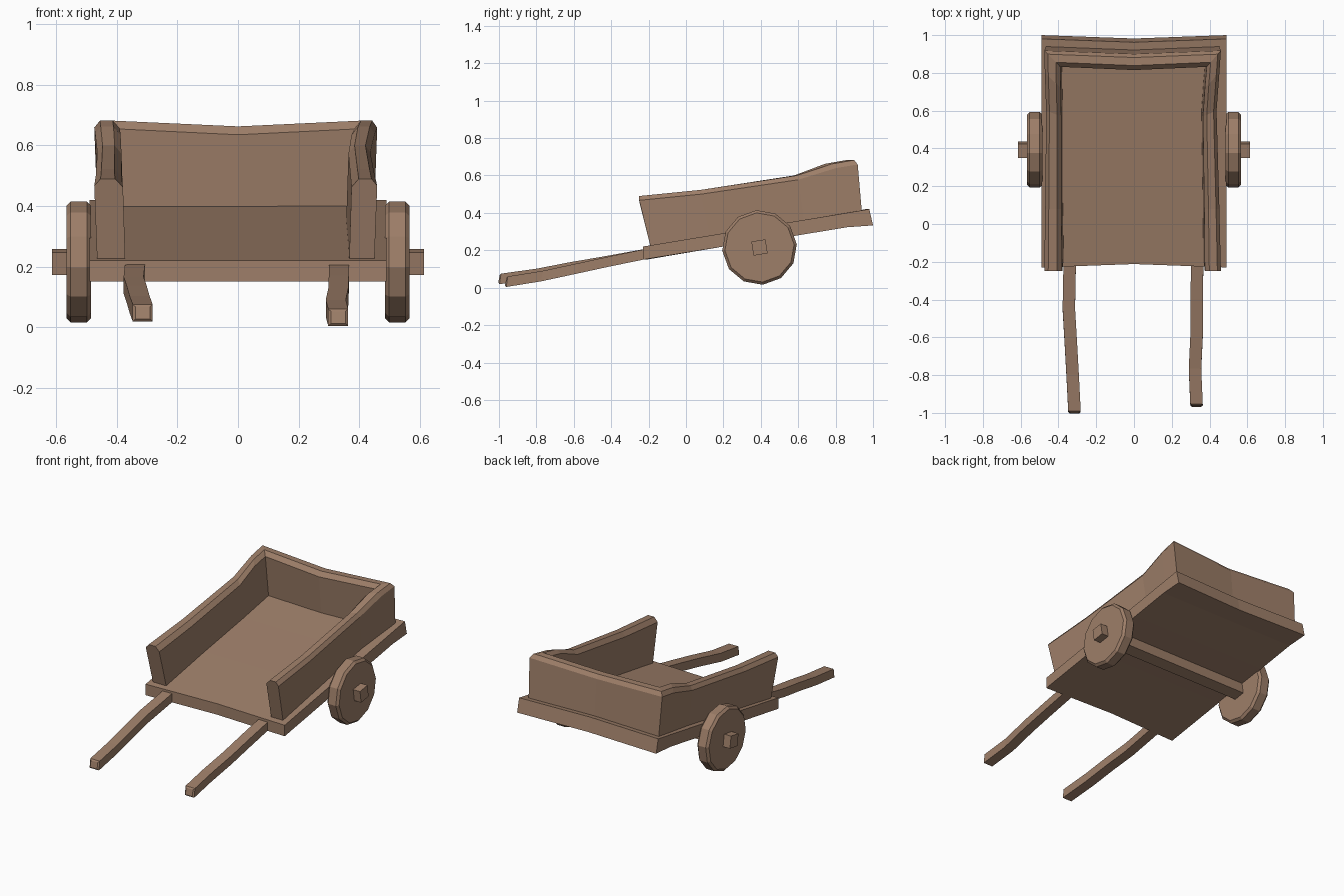
import bpy, bmesh, math
from mathutils import Matrix, Vector

if "Cube" in bpy.data.objects:
    bpy.data.objects.remove(bpy.data.objects["Cube"])

wood = bpy.data.materials.new("wood")
wood.diffuse_color = (0.34, 0.21, 0.14, 1)
wood.use_nodes = True
wood.node_tree.nodes["Principled BSDF"].inputs["Base Color"].default_value = wood.diffuse_color


def finish(bm, name, bevel=0):
    bmesh.ops.recalc_face_normals(bm, faces=bm.faces)
    me = bpy.data.meshes.new(name)
    bm.to_mesh(me)
    bm.free()
    me.materials.append(wood)
    ob = bpy.data.objects.new(name, me)
    bpy.context.collection.objects.link(ob)
    if bevel:
        m = ob.modifiers.new("bevel", 'BEVEL')
        m.width, m.segments, m.limit_method = bevel, 1, 'ANGLE'
        m.angle_limit = math.radians(50)
    return ob


def loft(name, sections, bevel=0):
    """Skin closed cross-sections of equal length and cap both ends."""
    bm = bmesh.new()
    rings = [[bm.verts.new(p) for p in s] for s in sections]
    n = len(rings[0])
    for a, b in zip(rings, rings[1:]):
        for i in range(n):
            j = (i + 1) % n
            bm.faces.new((a[i], a[j], b[j], b[i]))
    bm.faces.new(rings[0])
    bm.faces.new(rings[-1])
    return finish(bm, name, bevel)


def floor_z(y):
    return 0.258 + 0.165 * y


# Tilted bed, with front and back edges bowed inwards
bed = [(-0.23, 0.15), (0.2, 0.22), (0.6, 0.28), (0.86, 0.323), (1.0, 0.333),
       (0.98, 0.42), (0.6, 0.357), (0.2, 0.291), (-0.23, 0.22)]
sections = []
for x in (-0.49, 0, 0.49):
    bow = 0.018 if x == 0 else 0
    sections.append([(x, y - bow * (1 if y > 0.3 else -1) * (abs(y - 0.38) > 0.55), z)
                     for y, z in bed])
loft("bed", sections)

# U-shaped wall: outer x, y, inner x, y, top height, lean of the bottom in y
stations = [
    (-0.475, -0.25, -0.38, -0.25, 0.49, 0.06),
    (-0.47, 0.08, -0.385, 0.08, 0.523, 0.05),
    (-0.465, 0.60, -0.385, 0.57, 0.60, 0.03),
    (-0.472, 0.80, -0.388, 0.72, 0.662, 0.025),
    (-0.475, 0.918, -0.39, 0.832, 0.682, 0.022),
    (0, 0.90, 0, 0.815, 0.663, 0.022),
    (0.46, 0.918, 0.385, 0.832, 0.682, 0.022),
    (0.452, 0.80, 0.375, 0.72, 0.662, 0.025),
    (0.437, 0.60, 0.365, 0.57, 0.60, 0.03),
    (0.452, 0.08, 0.372, 0.08, 0.523, 0.05),
    (0.46, -0.25, 0.375, -0.25, 0.49, 0.06),
]
sections = []
for ox, oy, ix, iy, z, lean in stations:
    o, i = Vector((ox, oy, z)), Vector((ix, iy, z))
    drop = Vector((0, 0, 0.023))
    sections.append([
        (ox * 0.98, oy + lean, floor_z(oy + lean) - 0.006),
        o - drop, o.lerp(i, 0.22), o.lerp(i, 0.72), i - drop * 1.2,
        (ix * 0.98, iy + lean, floor_z(iy + lean) - 0.006)])
loft("wall", sections)

# Handles: paths of slightly crooked square bars
paths = {
    "handle_left": [(-0.34, -0.19, 0.185), (-0.345, -0.45, 0.138), (-0.335, -0.62, 0.109),
                    (-0.325, -0.8, 0.074), (-0.315, -0.993, 0.047)],
    "handle_right": [(0.334, -0.19, 0.185), (0.333, -0.4, 0.142), (0.332, -0.58, 0.103),
                     (0.323, -0.77, 0.062), (0.331, -0.957, 0.032)],
}
for name, path in paths.items():
    sections = [[(x + dx * 0.033, y + dz * 0.004, z + dz * 0.028)
                 for dx, dz in ((-1, -1), (1, -1), (1, 1), (-1, 1))] for x, y, z in path]
    x, y, z = path[-1]
    sections.append([(x + dx * 0.024, y - 0.007 + dz * 0.004, z + dz * 0.02)
                     for dx, dz in ((-1, -1), (1, -1), (1, 1), (-1, 1))])
    loft(name, sections)

# Square axle, turned to match the bed
hub = Vector((0, 0.393, 0.215))
bm = bmesh.new()
bmesh.ops.create_cube(bm, size=1, matrix=Matrix.Translation(hub)
                      @ Matrix.Rotation(math.radians(9), 4, 'X')
                      @ Matrix.Diagonal((1.23, 0.076, 0.076, 1)))
finish(bm, "axle")

# Twelve-sided wheels with bevelled rims
for name, side in (("wheel_left", -1), ("wheel_right", 1)):
    bm = bmesh.new()
    bmesh.ops.create_cone(bm, cap_ends=True, segments=12, radius1=0.2, radius2=0.2, depth=0.082,
                          matrix=Matrix.Translation(hub + Vector((side * 0.526, 0, 0)))
                          @ Matrix.Rotation(math.radians(5), 4, 'X')
                          @ Matrix.Rotation(math.pi / 2, 4, 'Y'))
    finish(bm, name, 0.014)
